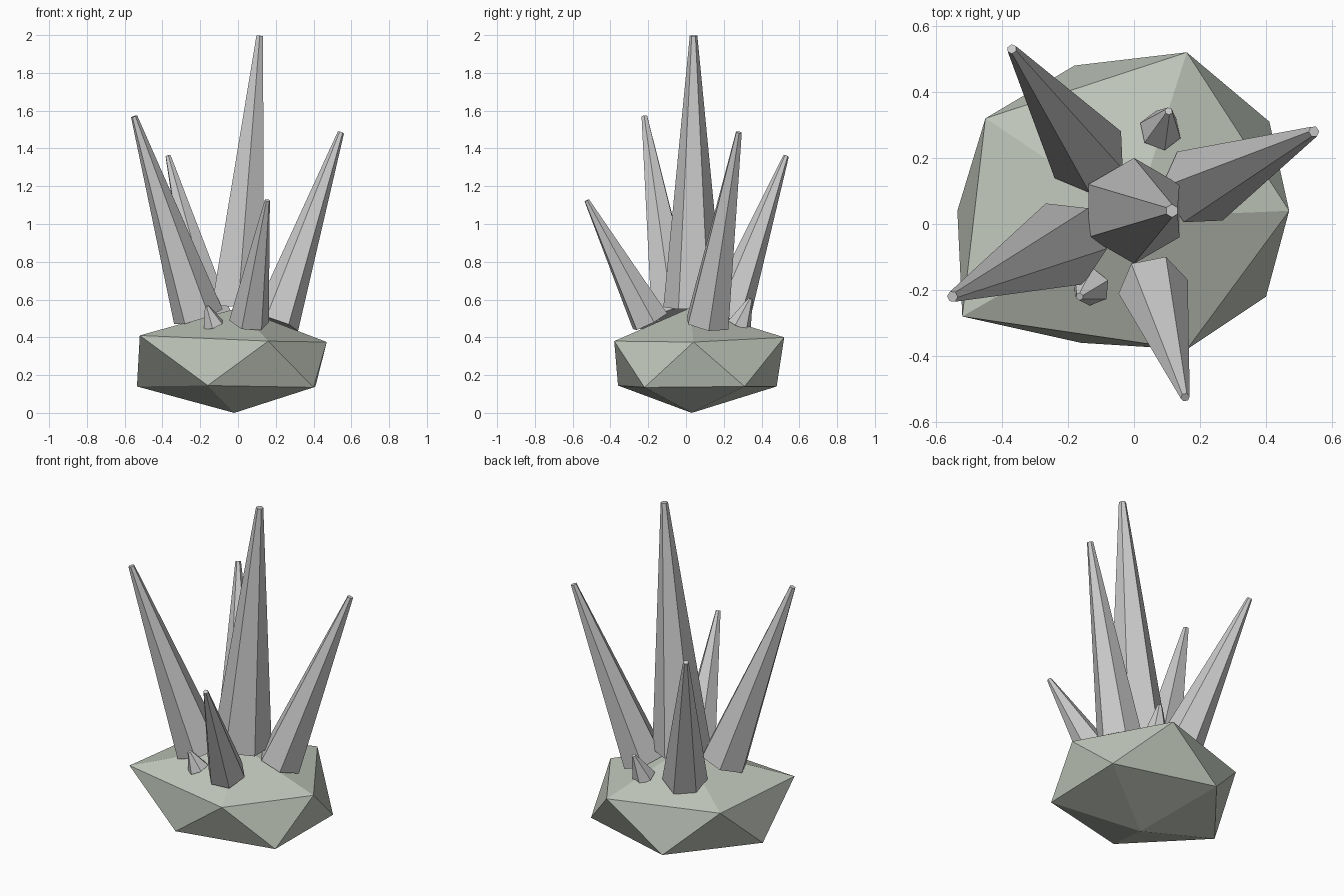
import bpy
from math import radians, cos, sin, pi
from mathutils import Vector

if "Cube" in bpy.data.objects:
    bpy.data.objects.remove(bpy.data.objects["Cube"])


def make(name, verts, faces):
    mesh = bpy.data.meshes.new(name)
    mesh.from_pydata([tuple(v) for v in verts], [], faces)
    mesh.update()
    obj = bpy.data.objects.new(name, mesh)
    bpy.context.collection.objects.link(obj)
    return obj


def crystal(name, base, tip, r1, r2, angle, sides=6):
    """Tapered prism from base to tip; one corner faces the given heading."""
    a, b = Vector(base), Vector(tip)
    n = (b - a).normalized()
    h = Vector((cos(radians(angle)), sin(radians(angle)), 0))
    u = (h - n * h.dot(n)).normalized()
    v = n.cross(u)
    ring = [u * cos(2 * pi * i / sides) + v * sin(2 * pi * i / sides) for i in range(sides)]
    verts = [a + d * r1 for d in ring] + [b + d * r2 for d in ring]
    faces = [(i, (i + 1) % sides, (i + 1) % sides + sides, i + sides) for i in range(sides)]
    faces += [tuple(reversed(range(sides))), tuple(range(sides, 2 * sides))]
    return make(name, verts, faces)


# Rock base: irregular squashed icosahedron (two staggered rings and two poles)
upper = [(-0.52, -0.28, 0.41), (0.16, -0.38, 0.38), (0.47, 0.04, 0.375),
         (0.16, 0.52, 0.40), (-0.45, 0.32, 0.40)]
lower = [(-0.16, -0.36, 0.145), (0.40, -0.22, 0.135), (0.41, 0.31, 0.14),
         (-0.18, 0.48, 0.14), (-0.535, 0.04, 0.14)]
faces = []
for i in range(5):
    j = (i + 1) % 5
    faces += [(i, j, 10), (i, i + 5, j), (i + 5, j + 5, j), (j + 5, i + 5, 11)]
rock = make("rock_base", upper + lower + [(0, 0.02, 0.555), (-0.02, 0.03, 0)], faces)
mat = bpy.data.materials.new("rock")
mat.diffuse_color = (0.52, 0.56, 0.49, 1)
mat.use_nodes = True
mat.node_tree.nodes["Principled BSDF"].inputs["Base Color"].default_value = mat.diffuse_color
rock.data.materials.append(mat)

# Crystals: tall centre, four leaning outward, two small shards
crystal("centre_crystal", (0, 0.04, 0.56), (0.115, 0.04, 1.997), 0.16, 0.02, 90)
crystal("left_crystal", (-0.21, -0.06, 0.51), (-0.55, -0.22, 1.57), 0.135, 0.017, 115)
crystal("right_crystal", (0.20, 0.115, 0.475), (0.545, 0.28, 1.485), 0.125, 0.017, 242)
crystal("back_crystal", (-0.14, 0.21, 0.48), (-0.37, 0.53, 1.36), 0.123, 0.015, 215)
crystal("front_crystal", (0.058, -0.19, 0.485), (0.155, -0.525, 1.125), 0.107, 0.014, 74)
crystal("front_shard", (-0.13, -0.19, 0.465), (-0.165, -0.22, 0.565), 0.06, 0.012, 80)
crystal("back_shard", (0.08, 0.283, 0.465), (0.105, 0.342, 0.605), 0.065, 0.012, 160)
